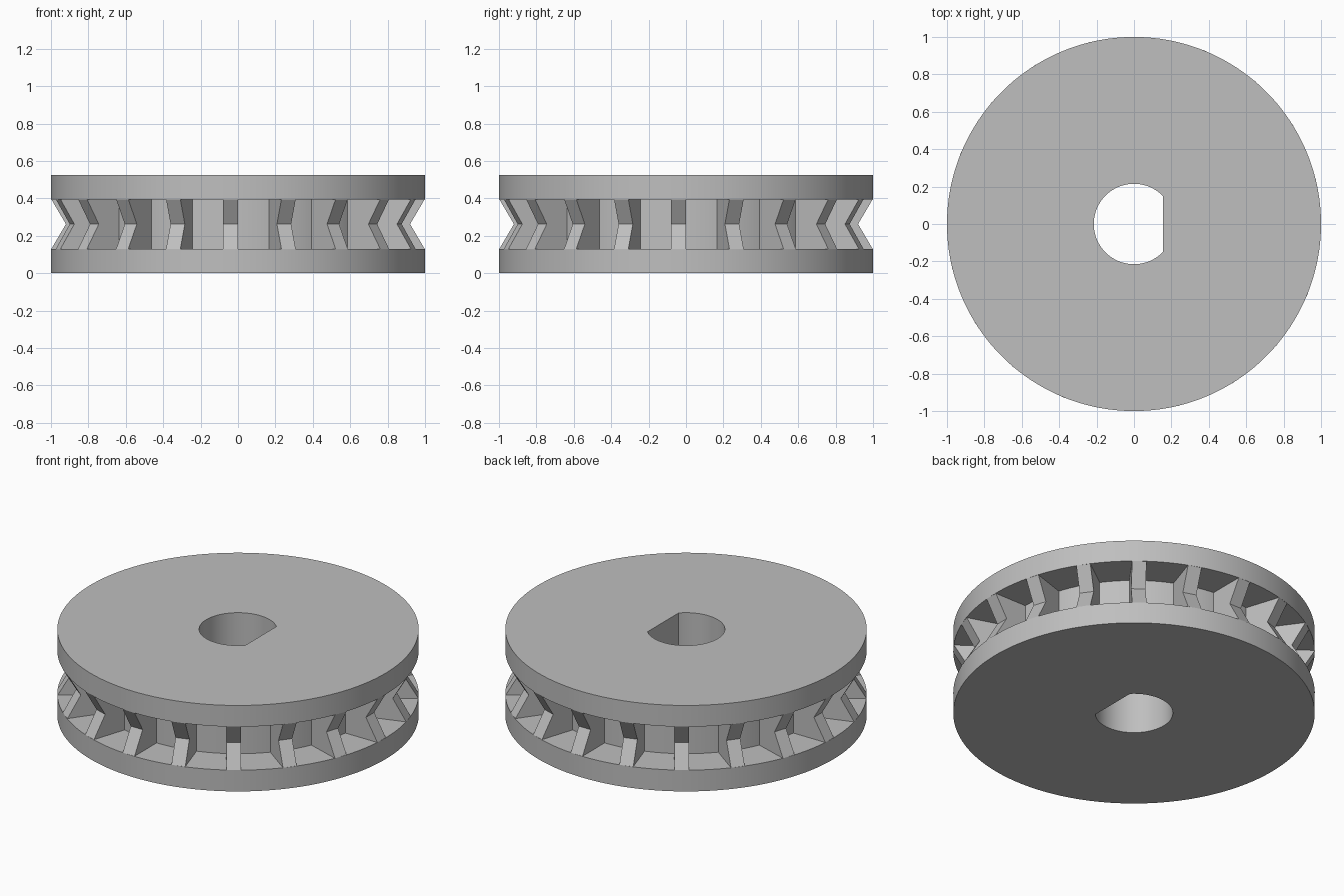
import bpy, bmesh
from math import cos, sin, pi, radians
from mathutils import Matrix

cube = bpy.data.objects.get("Cube")
if cube:
    bpy.data.objects.remove(cube)

SEGMENTS = 180
RIBS = 20
LOW, MID, HIGH, TOP = 0.13, 0.2625, 0.395, 0.525
HUB, BORE = 0.785, 0.215
FLAT = BORE * cos(radians(44))

grey = bpy.data.materials.new("plain grey")
grey.use_nodes = True
colour = (0.52, 0.52, 0.52, 1)
grey.diffuse_color = colour
grey.node_tree.nodes["Principled BSDF"].inputs["Base Color"].default_value = colour


def finish(bm, name):
    bmesh.ops.recalc_face_normals(bm, faces=bm.faces)
    mesh = bpy.data.meshes.new(name)
    bm.to_mesh(mesh)
    bm.free()
    mesh.materials.append(grey)
    obj = bpy.data.objects.new(name, mesh)
    bpy.context.collection.objects.link(obj)
    return obj


def bore_radius(a):
    # round bore with one flat side facing +x
    return min(BORE, FLAT / cos(a)) if cos(a) > 0.1 else BORE


# Wheel body: two flanges and a hub swept around the D-shaped bore
profile = [(None, 0), (1, 0), (1, LOW), (HUB, LOW),
           (HUB, HIGH), (1, HIGH), (1, TOP), (None, TOP)]
bm = bmesh.new()
rings = []
for radius, z in profile:
    ring = []
    for i in range(SEGMENTS):
        a = 2 * pi * i / SEGMENTS
        r = radius or bore_radius(a)
        ring.append(bm.verts.new((r * cos(a), r * sin(a), z)))
    rings.append(ring)
for k, ring in enumerate(rings):
    above = rings[(k + 1) % len(rings)]
    for i in range(SEGMENTS):
        j = (i + 1) % SEGMENTS
        bm.faces.new((ring[i], ring[j], above[j], above[i]))
body = finish(bm, "wheel_body")
bpy.context.view_layer.objects.active = body
body.select_set(True)
bpy.ops.object.shade_smooth_by_angle(angle=radians(30))
body.select_set(False)

# Notched ribs around the groove, each set to one side of its radial line
outline = [(HUB - 0.03, LOW), (0.998, LOW), (0.92, MID),
           (0.998, HIGH), (HUB - 0.03, HIGH)]
bm = bmesh.new()
for n in range(RIBS):
    turn = Matrix.Rotation(2 * pi * n / RIBS, 3, 'Z')
    sides = [[bm.verts.new(turn @ Matrix.Identity(3) @ bm_co) for bm_co in
              (Matrix.Translation((x, t, z)).to_translation() for x, z in outline)]
             for t in (-0.08, 0)]
    right, left = sides
    bm.faces.new(right)
    bm.faces.new(left[::-1])
    for i in range(len(outline)):
        j = (i + 1) % len(outline)
        bm.faces.new((right[i], right[j], left[j], left[i]))
finish(bm, "groove_ribs")
